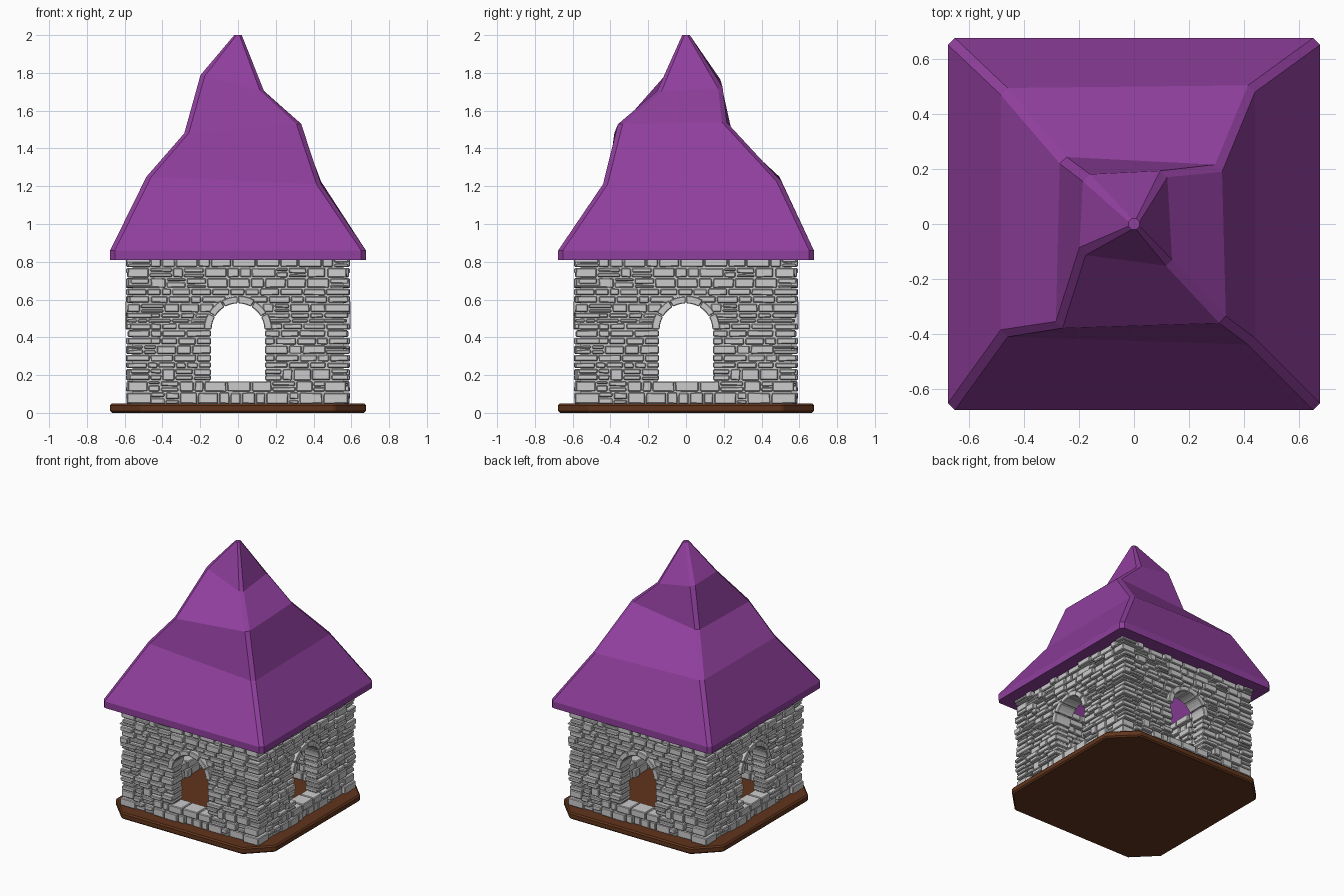
import bpy, bmesh, math, random
from mathutils import Matrix, Vector

if "Cube" in bpy.data.objects:
    bpy.data.objects.remove(bpy.data.objects["Cube"])

random.seed(7)


def material(name, rgb):
    m = bpy.data.materials.new(name)
    m.diffuse_color = (*rgb, 1)
    m.use_nodes = True
    m.node_tree.nodes["Principled BSDF"].inputs["Base Color"].default_value = m.diffuse_color
    return m


def finish(bm, name, mat=None, bevel=0):
    bmesh.ops.recalc_face_normals(bm, faces=bm.faces)
    me = bpy.data.meshes.new(name)
    bm.to_mesh(me)
    bm.free()
    ob = bpy.data.objects.new(name, me)
    bpy.context.collection.objects.link(ob)
    if mat:
        me.materials.append(mat)
    if bevel:
        b = ob.modifiers.new("bevel", 'BEVEL')
        b.width, b.segments, b.limit_method = bevel, 1, 'ANGLE'
        b.angle_limit = math.radians(40)
    return ob


def prism(bm, pts, y0, y1):
    """Extrude an (x, z) outline from y0 to y1."""
    a = [bm.verts.new((x, y0, z)) for x, z in pts]
    b = [bm.verts.new((x, y1, z)) for x, z in pts]
    bm.faces.new(a)
    bm.faces.new(b[::-1])
    n = len(pts)
    for i in range(n):
        bm.faces.new((a[i], b[i], b[(i + 1) % n], a[(i + 1) % n]))


def around(bm):
    """Repeat one wall on all four sides."""
    geom = bm.verts[:] + bm.edges[:] + bm.faces[:]
    for k in (1, 2, 3):
        new = bmesh.ops.duplicate(bm, geom=geom)["geom"]
        verts = [v for v in new if isinstance(v, bmesh.types.BMVert)]
        bmesh.ops.rotate(bm, verts=verts, cent=(0, 0, 0),
                         matrix=Matrix.Rotation(k * math.pi / 2, 3, 'Z'))


# base slab with cut corners
bm = bmesh.new()
E, C = 0.677, 0.51
outline = [(-C, -E), (C, -E), (E, -C), (E, C), (C, E), (-C, E), (-E, C), (-E, -C)]
prism(bm, outline, 0, 0.05)
for v in bm.verts:
    v.co = (v.co.x, v.co.z, v.co.y)
finish(bm, "base", material("wood", (0.12, 0.035, 0.012)), 0.01)

# window dimensions
W, SILL, SPRING, RING = 0.14, 0.17, 0.44, 0.178


def arc(r, a0, a1, n):
    return [(r * math.cos(a0 + (a1 - a0) * i / n),
             SPRING + r * math.sin(a0 + (a1 - a0) * i / n)) for i in range(n + 1)]


# mortar core behind the stones, in two halves per wall
bm = bmesh.new()
half = [(0, 0.82), (0.555, 0.82), (0.555, 0.045), (0, 0.045), (0, SILL - 0.01),
        (W + 0.01, SILL - 0.01)] + arc(W + 0.01, 0, math.pi / 2, 8)
for s in (1, -1):
    prism(bm, [(s * x, z) for x, z in half], -0.558, -0.49)
around(bm)
finish(bm, "wall_core")

# stone courses
ROWS = [0.045, 0.11, 0.17, 0.235, 0.27, 0.31, 0.36, 0.4, 0.44, 0.475, 0.5, 0.53,
        0.58, 0.62, 0.66, 0.715, 0.77, 0.825]
GAP = 0.002


def stone(bm, x0, x1, z0, z1, out=None):
    d = out or random.uniform(0.568, 0.594)
    j = lambda: random.uniform(0, 0.003)
    pts = [(x0 + GAP + j(), z0 + GAP + j()), (x1 - GAP - j(), z0 + GAP + j()),
           (x1 - GAP - j(), z1 - GAP - j()), (x0 + GAP + j(), z1 - GAP - j())]
    prism(bm, pts, -d, -random.uniform(0.455, 0.475))


def course(bm, x0, x1, z0, z1):
    x = x0
    while x < x1 - 0.001:
        nx = x + random.uniform(0.055, 0.13)
        if x1 - nx < 0.05:
            nx = x1
        if z1 - z0 > 0.045 and random.random() < 0.3:
            zm = z0 + (z1 - z0) * random.uniform(0.35, 0.65)
            stone(bm, x, nx, z0, zm)
            stone(bm, x, nx, zm, z1)
        else:
            stone(bm, x, nx, z0, z1)
        x = nx


bm = bmesh.new()
for i, (z0, z1) in enumerate(zip(ROWS, ROWS[1:])):
    # alternate which wall owns the corner
    lo, hi = (-0.587, 0.465) if i % 2 else (-0.465, 0.587)
    zm = (z0 + z1) / 2
    w = 0
    if SILL <= z0 < SPRING:
        w = W
    elif z0 >= SPRING and zm - SPRING < 0.17:
        w = math.sqrt(0.172 ** 2 - (zm - SPRING) ** 2)
    if z1 == SILL:
        # window sill blocks
        for a, b in ((-0.18, -0.06), (-0.06, 0.07), (0.07, 0.18)):
            stone(bm, a, b, z0, z1, 0.59)
        w = 0.18
    if w:
        course(bm, lo, -w, z0, z1)
        course(bm, w, hi, z0, z1)
    else:
        course(bm, lo, hi, z0, z1)
around(bm)
finish(bm, "wall_stones", None, 0.005)

# window arch stones
bm = bmesh.new()
for k in range(6):
    a0, a1 = k * math.pi / 6 + 0.012, (k + 1) * math.pi / 6 - 0.012
    pts = arc(W, a0, a1, 3) + arc(RING + random.uniform(-0.004, 0.004), a1, a0, 3)
    prism(bm, pts, -random.uniform(0.59, 0.597), -0.46)
around(bm)
finish(bm, "window_arches", None, 0.004)

# crooked roof: stacked four-cornered rings (front left, front right, back right, back left)
S = 0.677


def square(s, z):
    return [(-s, -s, z), (s, -s, z), (s, s, z), (-s, s, z)]


outer = [
    square(S, 0.86),
    [(-0.485, -0.41, 1.25), (0.44, -0.44, 1.21), (0.44, 0.505, 1.225), (-0.485, 0.495, 1.25)],
    [(-0.285, -0.38, 1.48), (0.335, -0.36, 1.53), (0.32, 0.215, 1.54), (-0.27, 0.245, 1.48)],
    [(-0.2, -0.11, 1.79), (0.14, -0.155, 1.70), (0.12, 0.195, 1.72), (-0.185, 0.18, 1.77)],
    square(0.02, 2.0),
]
inner = [[(x * 0.82, y * 0.82, z - 0.03) for x, y, z in r] for r in outer[1:4]]
inner = [square(S * 0.82, 0.81)] + inner + [square(0.015, 1.9)]
rings = inner[::-1] + [square(S, 0.81)] + outer

bm = bmesh.new()
loops = []
for r in rings:
    p = [Vector(c) for c in r]
    loop = []
    for i in range(4):
        # each ridge is a narrow chamfer
        for q in (p[i - 1], p[(i + 1) % 4]):
            d = q - p[i]
            loop.append(bm.verts.new(p[i] + d.normalized() * min(0.025, d.length * 0.3)))
    loops.append(loop)
for a, b in zip(loops, loops[1:]):
    for i in range(8):
        j = (i + 1) % 8
        bm.faces.new((a[i], a[j], b[j], b[i]))
bm.faces.new(loops[0])
bm.faces.new(loops[-1])
finish(bm, "roof", material("roof_purple", (0.28, 0.05, 0.34)))
